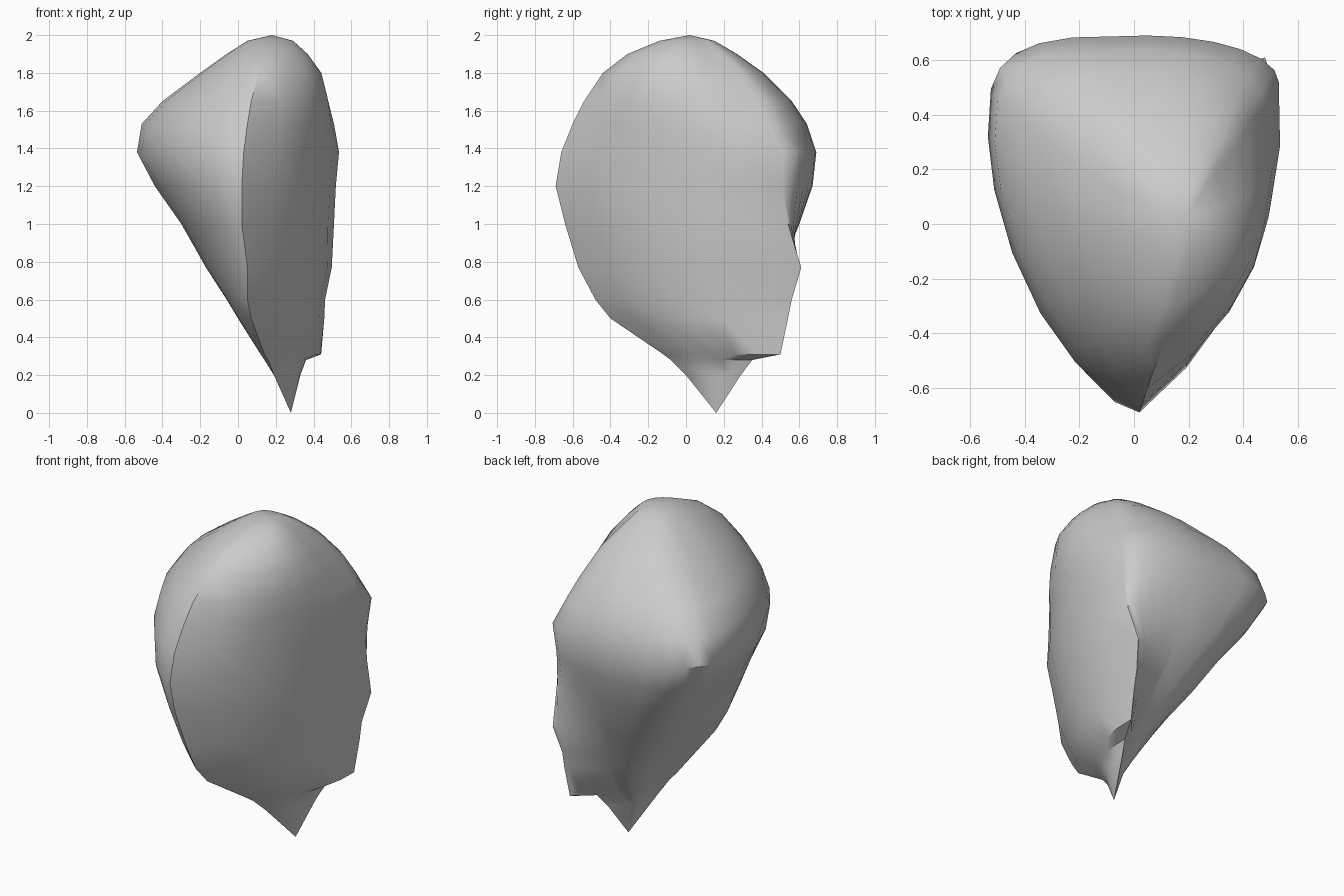
import bpy, bmesh, math
from mathutils import Vector

cube = bpy.data.objects.get("Cube")
if cube:
    bpy.data.objects.remove(cube, do_unlink=True)

# Stone colour
stone = bpy.data.materials.new("stone grey")
stone.use_nodes = True
grey = (0.6, 0.6, 0.6, 1)
stone.diffuse_color = grey
stone.node_tree.nodes["Principled BSDF"].inputs["Base Color"].default_value = grey

# Levels: height, front crease (x, y), left bulge (x, y), back (x, y), rear ridge (x, y)
LEVELS = [
    (.2, .19, 0, .19, .05, .25, .19, .33, .29),
    (.28, .16, -.08, .14, 0, .25, .25, .36, .35),
    (.31, .14, -.12, .12, -.03, .25, .28, .44, .5),
    (.5, .07, -.4, 0, -.06, .23, .39, .45, .54),
    (.6, .05, -.48, -.06, 0, .22, .43, .45, .56),
    (.77, .05, -.57, -.17, .09, .17, .51, .48, .61),
    (1, .02, -.64, -.3, .18, .07, .6, .5, .54),
    (1.2, .02, -.69, -.44, .25, .05, .67, .51, .51),
    (1.38, .03, -.66, -.535, .32, .05, .69, .53, .52),
    (1.53, .05, -.6, -.51, .3, .05, .64, .48, .43),
    (1.65, .07, -.54, -.4, .22, .08, .56, .43, .38),
    (1.8, .11, -.44, -.2, .08, .12, .41, .37, .27),
    (1.9, .14, -.31, -.06, .02, .16, .27, .3, .18),
    (1.97, .18, -.14, .05, .02, .18, .15, .25, .1),
]
STEPS = 6


def quarter_arc(start, end, power, start_along_x):
    """Points of a quarter superellipse, without its end point."""
    points = []
    for i in range(STEPS):
        angle = math.pi / 2 * i / STEPS
        fast = math.sin(angle) ** power
        slow = 1 - math.cos(angle) ** power
        u, v = (fast, slow) if start_along_x else (slow, fast)
        points.append(Vector((start.x + (end.x - start.x) * u,
                              start.y + (end.y - start.y) * v)))
    return points


def bowed_side(start, end, bow):
    """Points of a full outward bow, without its end point."""
    along = end - start
    outward = Vector((-along.y, along.x))
    return [start + along * (i / STEPS)
            + outward * bow * math.sin(math.pi * i / STEPS) ** .8
            for i in range(STEPS)]


def section(level):
    """Closed outline of the stone at one height."""
    z, *flat = level
    front, left, back, ridge = [Vector(flat[i:i + 2]) for i in range(0, len(flat), 2)]
    outline = quarter_arc(front, left, 1.2, True)
    outline += quarter_arc(left, back, .55 + .3 * abs(z - 1.4), False)
    # The back runs straight to the ridge low down and rounds over higher up
    outline += quarter_arc(back, ridge, 2 if z < 1 else 1, True)
    outline += bowed_side(ridge, front, .13 + .3 * max(0, z - 1.4))
    return [point.to_3d() + Vector((0, 0, z)) for point in outline]


# Loft the sections between the lower tip and the crown
bm = bmesh.new()
rings = [[bm.verts.new(p) for p in section(level)] for level in LEVELS]
tip = bm.verts.new((.28, .16, 0))
crown = bm.verts.new((.18, .02, 2))
count = len(rings[0])
for i in range(count):
    j = (i + 1) % count
    bm.faces.new((tip, rings[0][i], rings[0][j]))
    bm.faces.new((crown, rings[-1][j], rings[-1][i]))
    for low, high in zip(rings, rings[1:]):
        bm.faces.new((low[i], low[j], high[j], high[i]))
bmesh.ops.recalc_face_normals(bm, faces=bm.faces)

mesh = bpy.data.meshes.new("stone_shard")
bm.to_mesh(mesh)
bm.free()
mesh.materials.append(stone)
shard = bpy.data.objects.new("stone_shard", mesh)
bpy.context.collection.objects.link(shard)

# Smooth sides with crisp creases
bpy.context.view_layer.objects.active = shard
shard.select_set(True)
bpy.ops.object.shade_smooth_by_angle(angle=math.radians(40))
